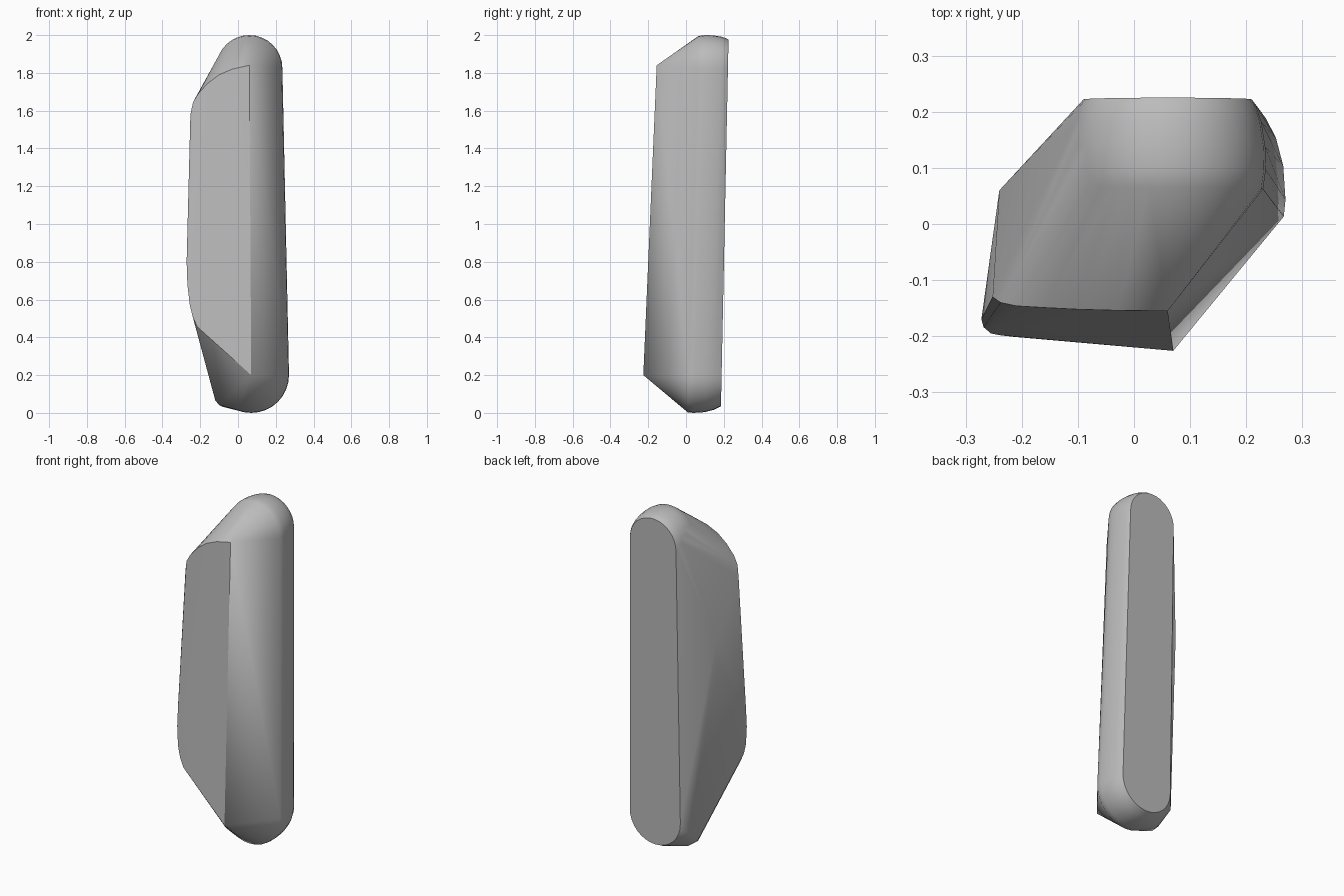
import bpy
import bmesh
from math import sin, cos, pi

cube = bpy.data.objects.get("Cube")
if cube:
    bpy.data.objects.remove(cube, do_unlink=True)

# Plain grey stone
stone = bpy.data.materials.new("stone_grey")
stone.use_nodes = True
colour = (0.5, 0.5, 0.5, 1)
stone.diffuse_color = colour
stone.node_tree.nodes["Principled BSDF"].inputs["Base Color"].default_value = colour

STEPS = 16
LEAN = 0.0207


def cap(x, z, direction, rings):
    """Half-round end of the leaning slab: rings of (depth, radius)."""
    points = []
    for depth, radius in rings:
        for i in range(STEPS + 1):
            a = pi * i / STEPS
            pz = z + direction * radius * sin(a)
            points.append((x + radius * cos(a), depth + LEAN * (pz - 1), pz))
    return points


# Rounded ends of the back slab
points = cap(0.06, 1.825, 1, [(0.205, 0.15), (0.195, 0.157), (0.165, 0.167),
                              (0.12, 0.174), (0.08, 0.175), (0.045, 0.17)])
points += cap(0.07, 0.2, -1, [(0.205, 0.165), (0.17, 0.183), (0.12, 0.196),
                              (0.06, 0.2), (0.03, 0.197)])

# Front ridge
points += [(0.06, -0.155, 1.84), (0.07, -0.226, 0.2)]

# Curved upper rim of the front face
points += [(-0.03, -0.154, 1.82), (-0.10, -0.152, 1.79), (-0.16, -0.149, 1.745),
           (-0.21, -0.146, 1.69), (-0.238, -0.14, 1.645), (-0.252, -0.13, 1.58)]

# Left shoulder and rounded lower rim
points += [(-0.24, 0.06, 1.27), (-0.24, 0.05, 1.1),
           (-0.272, -0.17, 0.8), (-0.268, -0.184, 0.68), (-0.255, -0.195, 0.57),
           (-0.24, -0.198, 0.51), (-0.215, -0.201, 0.455)]

# Chipped foot corner
points += [(-0.13, 0.15, 0.13), (-0.12, 0.06, 0.065),
           (-0.10, 0.03, 0.042), (-0.08, 0.1, 0.032)]

# Wrap the outline into one solid
bm = bmesh.new()
for p in points:
    bm.verts.new(p)
hull = bmesh.ops.convex_hull(bm, input=bm.verts[:])
inside = {g for g in hull["geom_interior"] + hull["geom_unused"]
          if isinstance(g, bmesh.types.BMVert)}
bmesh.ops.delete(bm, geom=list(inside), context="VERTS")
bmesh.ops.dissolve_limit(bm, angle_limit=0.01, verts=bm.verts[:], edges=bm.edges[:])
bmesh.ops.recalc_face_normals(bm, faces=bm.faces[:])

mesh = bpy.data.meshes.new("standing_stone")
bm.to_mesh(mesh)
bm.free()
mesh.materials.append(stone)
obj = bpy.data.objects.new("standing_stone", mesh)
bpy.context.collection.objects.link(obj)

bpy.ops.object.select_all(action="DESELECT")
obj.select_set(True)
bpy.context.view_layer.objects.active = obj
bpy.ops.object.shade_smooth_by_angle(angle=0.6)
